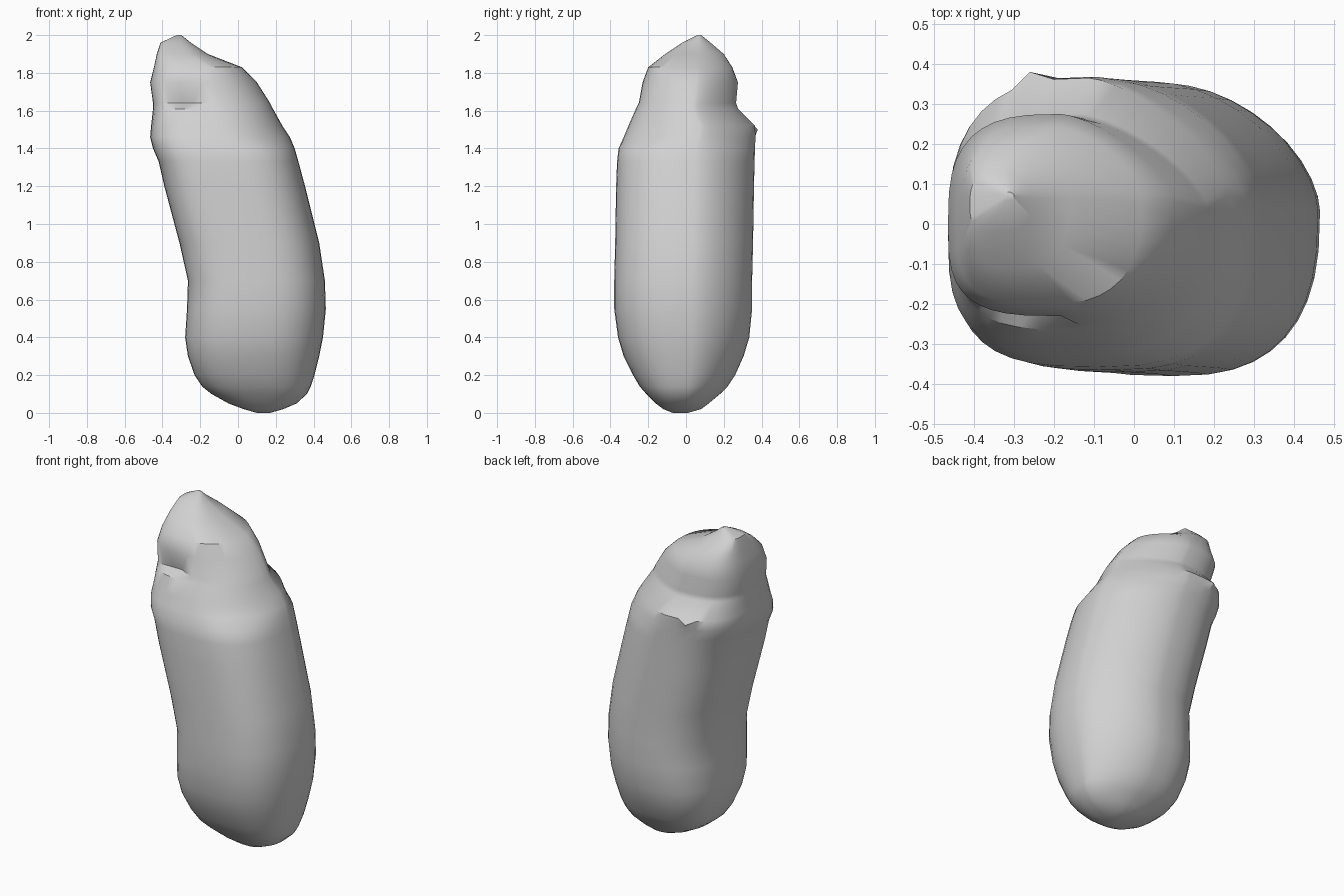
import bpy
import bmesh
from math import cos, sin, pi, radians
from mathutils import Vector

default_cube = bpy.data.objects.get("Cube")
if default_cube:
    bpy.data.objects.remove(default_cube, do_unlink=True)

SEGMENTS = 40


def make_material(name, colour):
    material = bpy.data.materials.new(name)
    material.use_nodes = True
    material.diffuse_color = colour
    shader = material.node_tree.nodes["Principled BSDF"]
    shader.inputs["Base Color"].default_value = colour
    return material


def corner_power(height, is_left, is_front):
    """Boxiness of one corner of the outline: low is chamfered, high is square."""
    if is_left:
        power = 2.6 if is_front else 1.7
        # The head is pinched at its two left corners above the shoulder
        if 1.44 < height < 1.8:
            power *= .78 if is_front else .85
        return power
    if is_front:
        # The right front corner squares up gradually towards the shoulder
        return 2.6 + .7 * min(height / 1.4, 1)
    return 3 if height > 1.7 else 2.7


def ring_points(height, right_x, left_x, front, back):
    """Outline whose four corners have their own boxiness."""
    centre_x, half_x = (right_x + left_x) / 2, (left_x - right_x) / 2
    middle_y, half_y = (front + back) / 2, (back - front) / 2
    points = []
    for step in range(SEGMENTS):
        angle = 2 * pi * step / SEGMENTS
        c, s = cos(angle), sin(angle)
        power = corner_power(height, c > 0, s < 0)
        # The widest point sits further back on the left than on the right
        centre_y = middle_y + half_y * (.13 if c > 0 else -.1)
        reach_y = back - centre_y if s > 0 else front - centre_y
        reach_x = half_x if c > 0 else -half_x
        x = centre_x + reach_x * abs(c) ** (2 / power)
        y = centre_y + reach_y * abs(s) ** (2 / power)
        points.append(Vector((x, y, height)))
    return points


def loft(bm, sections):
    """Skin the sections with quads and close both ends."""
    rings = [[bm.verts.new(p) for p in ring_points(*section)] for section in sections]
    for lower, upper in zip(rings, rings[1:]):
        for i in range(SEGMENTS):
            j = (i + 1) % SEGMENTS
            bm.faces.new((lower[i], lower[j], upper[j], upper[i]))
    bm.faces.new(list(reversed(rings[0])))
    bm.faces.new(rings[-1])


def pinch(bm, target):
    """Pull the nearest vertex onto a target to make a faceted point."""
    target = Vector(target)
    nearest = min(bm.verts, key=lambda v: (v.co - target).length)
    nearest.co = target


# Sections of the leaning body and its narrower head:
# height, right edge, left edge, front edge, back edge
sections = [
    (0, .1, .17, -.07, .01),
    (.02, .03, .24, -.12, .08),
    (.05, -.05, .31, -.16, .12),
    (.1, -.14, .365, -.21, .18),
    (.14, -.19, .385, -.245, .22),
    (.2, -.23, .405, -.28, .26),
    (.3, -.265, .43, -.33, .305),
    (.4, -.28, .45, -.36, .335),
    (.55, -.27, .465, -.38, .35),
    (.7, -.265, .46, -.38, .35),
    (.9, -.31, .43, -.375, .355),
    (1.2, -.39, .355, -.37, .36),
    (1.33, -.42, .32, -.365, .363),
    (1.4, -.45, .3, -.357, .365),
    (1.46, -.465, .275, -.33, .368),
    (1.52, -.46, .235, -.305, .365),
    (1.61, -.45, .185, -.265, .275),
    (1.64, -.45, .17, -.25, .265),
    (1.75, -.465, .1, -.23, .275),
    (1.83, -.445, .02, -.2, .245),
    (1.9, -.43, -.16, -.11, .2),
    (1.96, -.41, -.25, -.02, .13),
    (2, -.325, -.3, .06, .08),
]

bm = bmesh.new()
loft(bm, sections)

# Recess under the front right of the head
for vert in bm.verts:
    if 1.62 < vert.co.z < 1.7 and vert.co.x < -.18 and vert.co.y < -.2:
        vert.co.y = -.2

# Faceted shoulder point at the right back
pinch(bm, (-.26, .38, 1.5))

bmesh.ops.recalc_face_normals(bm, faces=bm.faces)
mesh = bpy.data.meshes.new("leaning_body")
bm.to_mesh(mesh)
bm.free()
mesh.materials.append(make_material("light_grey", (.64, .64, .64, 1)))

body = bpy.data.objects.new("leaning_body", mesh)
bpy.context.collection.objects.link(body)
bpy.ops.object.select_all(action="DESELECT")
bpy.context.view_layer.objects.active = body
body.select_set(True)
bpy.ops.object.shade_smooth_by_angle(angle=radians(35))
